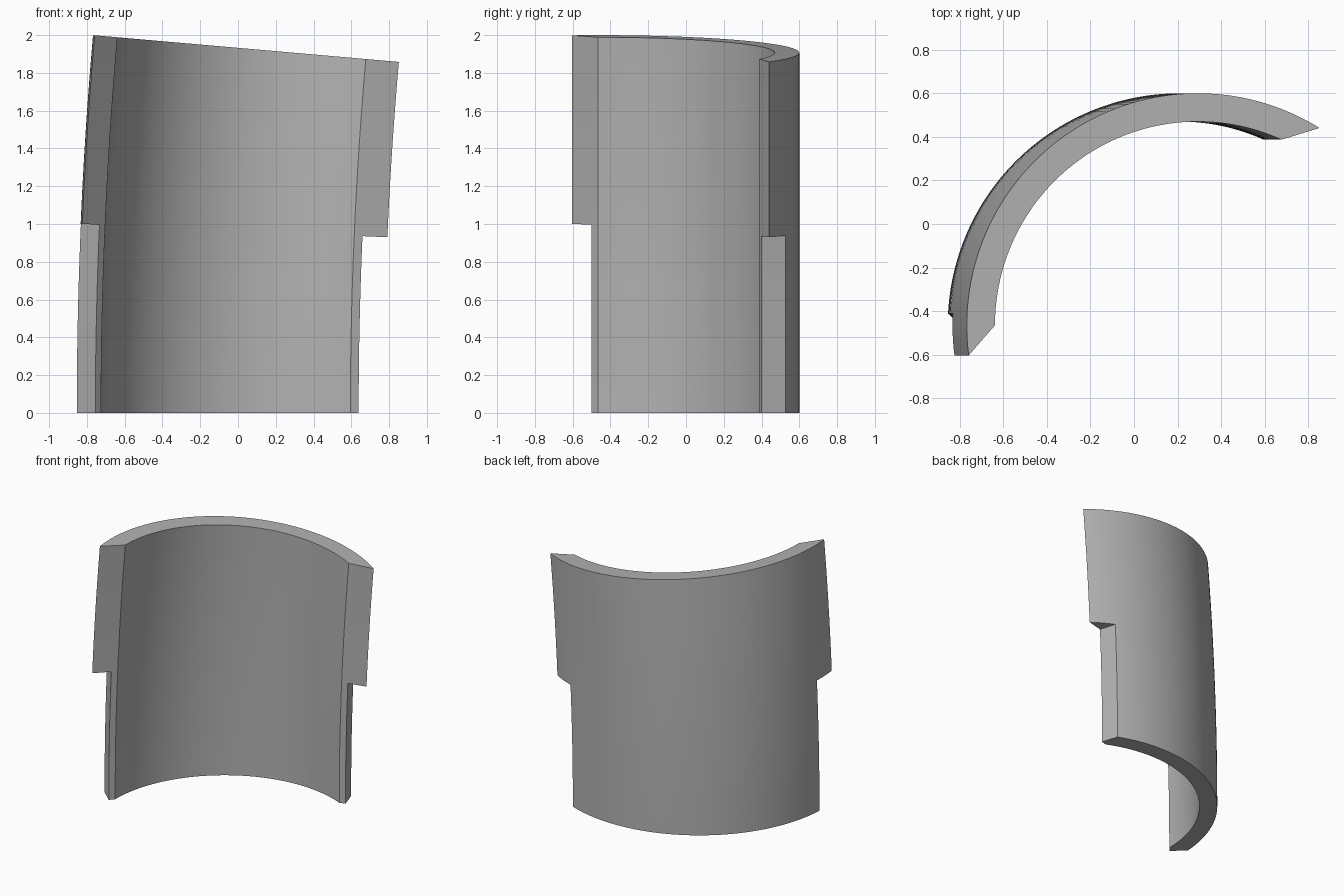
import bpy
import bmesh
from math import radians, sin, cos

cube = bpy.data.objects.get("Cube")
if cube:
    bpy.data.objects.remove(cube, do_unlink=True)

BEND_X = 22.09              # axis of the large bend, parallel to y
CX, CY = 0.21, -0.465       # centre of the tube section
R_IN, R_OUT = 0.935, 1.065
MID = 122.85                # middle direction of the arc, in degrees
HALF_IN, HALF_CORE, HALF_TIP = 57.15, 54.25, 64.6
STEPS = 10                  # sweep steps in each half


def polar(r, deg):
    return CX + r * cos(radians(deg)), CY + r * sin(radians(deg))


def arc(r, start, end, count):
    return [polar(r, start + (end - start) * i / count) for i in range(count + 1)]


def shoulder(side):
    """Point a quarter of the way along the slanted edge of one end."""
    a = polar(R_IN, MID + side * HALF_IN)
    b = polar(R_OUT, MID + side * HALF_TIP)
    return tuple(p + (q - p) * 0.25 for p, q in zip(a, b))


# Section outline: inner wall, right end, outer wall, left end
inner = arc(R_IN, MID + HALF_IN, MID - HALF_IN, 64)
right_lip = arc(R_OUT, MID - HALF_TIP, MID - HALF_CORE, 6)[:-1]
outer = arc(R_OUT, MID - HALF_CORE, MID + HALF_CORE, 64)
left_lip = arc(R_OUT, MID + HALF_CORE, MID + HALF_TIP, 6)[1:]
parts = [(inner, False), ([shoulder(-1)], False), (right_lip, True),
         (outer, False), (left_lip, True), ([shoulder(1)], False)]
outline = [(p, lip) for pts, lip in parts for p in pts]

bm = bmesh.new()


def ring(degrees, with_lips):
    """One section, turned about the bend axis; None where a lip is left out."""
    a = radians(degrees)
    verts = []
    for (x, y), lip in outline:
        r = BEND_X - x
        verts.append(bm.verts.new((BEND_X - r * cos(a), y, r * sin(a)))
                     if with_lips or not lip else None)
    return verts


def skin(low, high):
    pairs = [(a, b) for a, b in zip(low, high) if a and b]
    for (a, b), (c, d) in zip(pairs, pairs[1:] + pairs[:1]):
        bm.faces.new((a, c, d, b))


# Narrow lower half, then wide upper half sharing the middle ring
lower = [ring(2.5 * i / STEPS, False) for i in range(STEPS)]
middle = ring(2.5, True)
upper = [ring(2.5 + 2.5 * i / STEPS, True) for i in range(1, STEPS + 1)]
narrow_middle = [v if not lip else None for v, (_, lip) in zip(middle, outline)]
chain = lower + [narrow_middle]
for lo, hi in zip(chain, chain[1:]):
    skin(lo, hi)
chain = [middle] + upper
for lo, hi in zip(chain, chain[1:]):
    skin(lo, hi)

# Step faces under the lips, and the end caps
first = len(inner)
last_right = first + 1 + len(right_lip)
bm.faces.new(middle[first:last_right + 1])
bm.faces.new(middle[last_right + len(outer) - 1:])
bm.faces.new([v for v in lower[0] if v])
bm.faces.new(upper[-1])
bmesh.ops.recalc_face_normals(bm, faces=bm.faces)

mesh = bpy.data.meshes.new("curved_shell")
bm.to_mesh(mesh)
bm.free()
shell = bpy.data.objects.new("curved_shell", mesh)
bpy.context.collection.objects.link(shell)

# Plain grey material
grey = bpy.data.materials.new("plain_grey")
grey.use_nodes = True
colour = (0.45, 0.45, 0.45, 1.0)
grey.diffuse_color = colour
grey.node_tree.nodes["Principled BSDF"].inputs["Base Color"].default_value = colour
mesh.materials.append(grey)

bpy.context.view_layer.objects.active = shell
shell.select_set(True)
bpy.ops.object.shade_smooth_by_angle(angle=radians(30))
